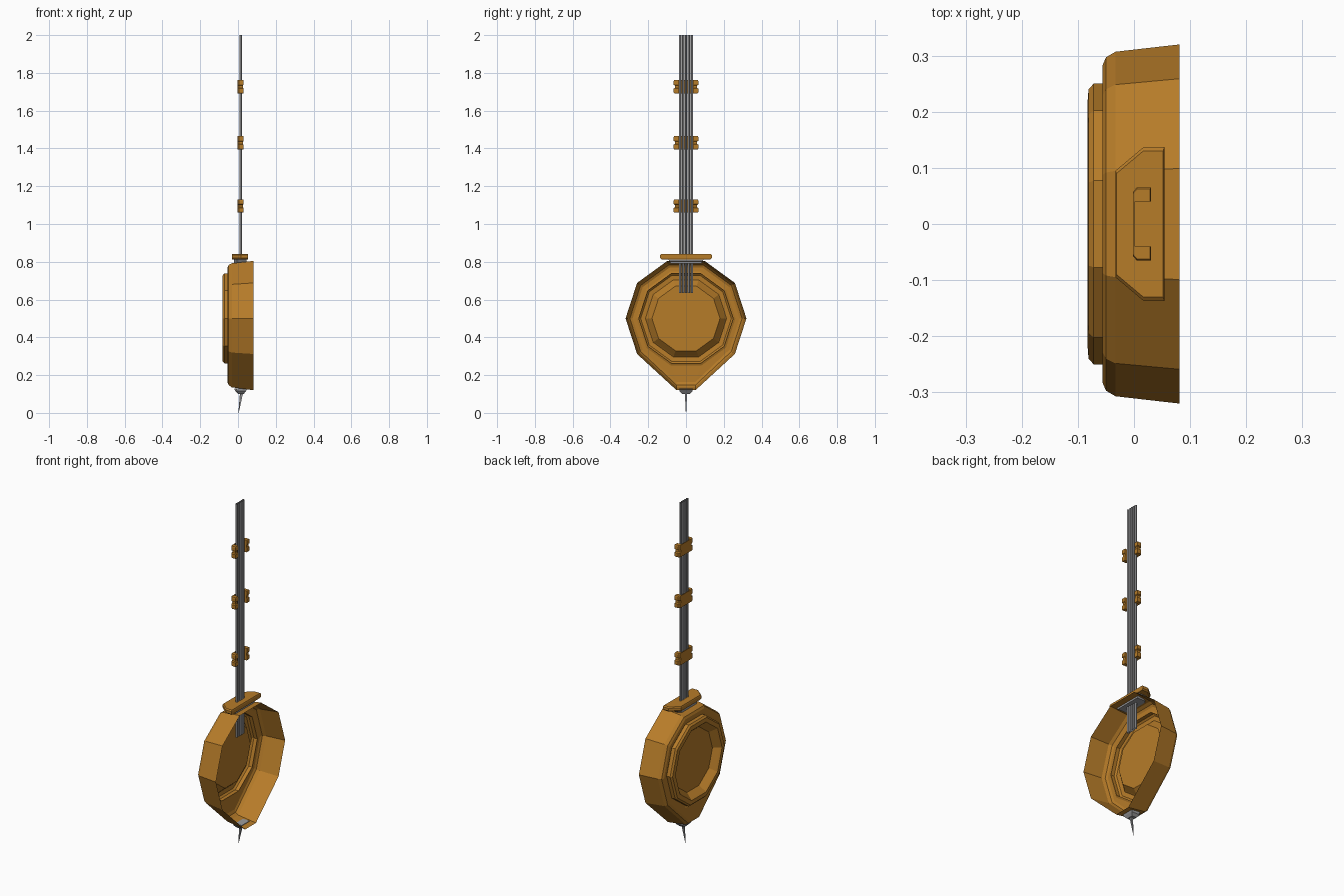
import bpy, bmesh, math

if "Cube" in bpy.data.objects:
    bpy.data.objects.remove(bpy.data.objects["Cube"])


def material(name, rgb):
    m = bpy.data.materials.new(name)
    m.diffuse_color = (*rgb, 1)
    m.use_nodes = True
    m.node_tree.nodes["Principled BSDF"].inputs["Base Color"].default_value = m.diffuse_color
    return m


BRASS = material("brass", (0.47, 0.2, 0.022))
STEEL = material("steel", (0.33, 0.33, 0.34))


def loft(name, rings, mat, cap_start=True, cap_end=True):
    """Skin a list of equal-length point rings; optionally close the ends."""
    bm = bmesh.new()
    loops = [[bm.verts.new(p) for p in ring] for ring in rings]
    n = len(loops[0])
    for a, b in zip(loops, loops[1:]):
        for i in range(n):
            j = (i + 1) % n
            bm.faces.new((a[i], a[j], b[j], b[i]))
    if cap_start:
        bm.faces.new(loops[0][::-1])
    if cap_end:
        bm.faces.new(loops[-1])
    bmesh.ops.recalc_face_normals(bm, faces=bm.faces[:])
    me = bpy.data.meshes.new(name)
    bm.to_mesh(me)
    bm.free()
    me.materials.append(mat)
    ob = bpy.data.objects.new(name, me)
    bpy.context.collection.objects.link(ob)
    return ob


def bob_ring(x, r, pointed):
    """Ten-sided ring facing x; pointed rings have the two bottom corners pulled down."""
    pts = []
    for i in range(10):
        a = i * math.tau / 10
        y, z = r * math.cos(a), r * math.sin(a)
        if pointed and i in (7, 8):
            y, z = math.copysign(0.05, y), -0.38 * r / 0.32
        pts.append((x, y, 0.5 + z))
    return pts


def rect(z, x0, x1, hy, cut=0.0):
    """Horizontal rectangle with its -x corners cut."""
    return [(x1, -hy, z), (x1, hy, z), (x0 + cut, hy, z), (x0, hy - cut, z),
            (x0, -hy + cut, z), (x0 + cut, -hy, z)]


# Bob: hollow shell open on +x, with raised face ring and dished centre on -x
profile = [(0.081, 0.32, 1), (-0.033, 0.307, 1), (-0.05, 0.297, 1), (-0.056, 0.283, 1),
           (-0.055, 0.262, 0), (-0.05, 0.25, 0), (-0.072, 0.25, 0), (-0.081, 0.24, 0),
           (-0.083, 0.215, 0), (-0.075, 0.207, 0), (-0.045, 0.18, 0)]
loft("bob_shell", [bob_ring(*p) for p in profile], BRASS, cap_start=False)

# Crown plate on top of the bob, with a steel block below it
plate = [(-0.033, 0.095), (0.017, 0.137), (0.054, 0.137),
         (0.054, -0.137), (0.017, -0.137), (-0.033, -0.095)]
loft("crown_plate", [[(0.01 + (x - 0.01) * s, y * s, z) for x, y in plate]
                     for z, s in ((0.813, 0.95), (0.82, 1), (0.835, 1), (0.841, 0.95))], BRASS)
loft("crown_block", [rect(0.79, -0.02, 0.045, 0.08, 0.015),
                     rect(0.814, -0.02, 0.045, 0.095, 0.015)], STEEL)

# Bottom nut and pointer needle
loft("bottom_nut", [rect(0.13, -0.02, 0.05, 0.036, 0.01), rect(0.115, -0.015, 0.042, 0.034, 0.01),
                    rect(0.1, 0.0, 0.03, 0.02, 0.006)], STEEL)
loft("needle", [rect(0.102, 0.01, 0.026, 0.006, 0.003), rect(0.0, 0.002, 0.004, 0.001, 0.0005)], STEEL)

# Five hanging rods, open tubes
for k in range(5):
    yc = (k - 2) * 0.0152
    rings = [[(0.014 + 0.0072 * math.cos(i * math.tau / 6), yc + 0.0072 * math.sin(i * math.tau / 6), z)
              for i in range(6)] for z in (0.635, 2.0)]
    loft(f"rod_{k + 1}", rings, STEEL, False, False)


def clamp_ring(z, g):
    """C-shaped section around the rods; g shrinks the outer sides at the waist."""
    half = [(0.0, 0.057 - g), (0.007, 0.065 - g), (0.03 - g * 0.6, 0.065 - g),
            (0.03 - g * 0.6, 0.04), (0.004, 0.04)]
    half = [(x - 0.002 if x < 0.02 else x, y) for x, y in half]
    return [(x, y, z) for x, y in half] + [(x, -y, z) for x, y in reversed(half)]


# Waisted clamps holding the rods
for k, zc in enumerate((1.095, 1.43, 1.727)):
    levels = ((-0.035, 0.003), (-0.03, 0), (-0.01, 0), (-0.006, 0.007),
              (0.006, 0.007), (0.01, 0), (0.03, 0), (0.035, 0.003))
    loft(f"rod_clamp_{k + 1}", [clamp_ring(zc + dz, g) for dz, g in levels], BRASS)
